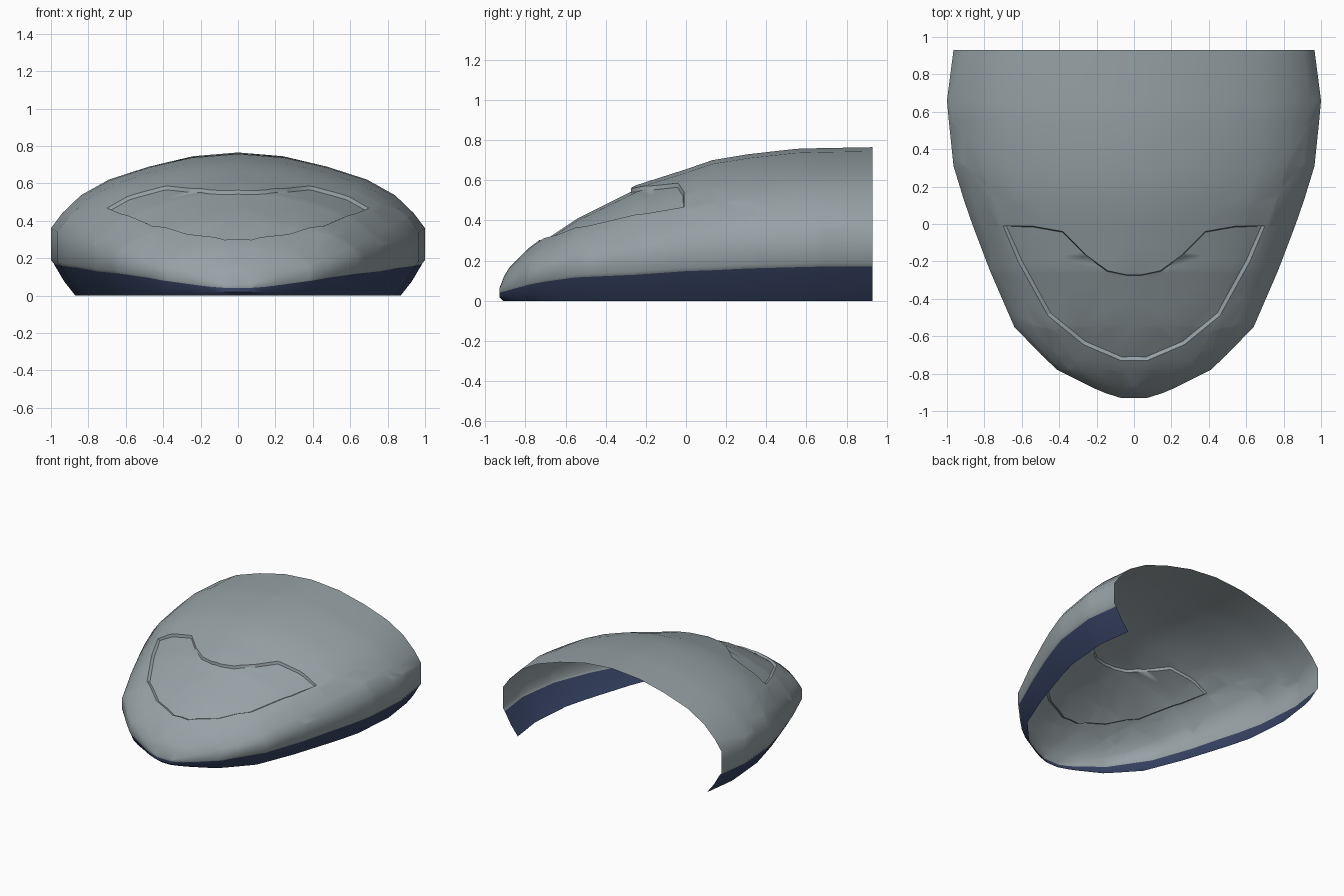
import bpy, bmesh, math
from mathutils import Vector

if "Cube" in bpy.data.objects:
    bpy.data.objects.remove(bpy.data.objects["Cube"])


def material(name, rgb):
    m = bpy.data.materials.new(name)
    m.diffuse_color = (*rgb, 1)
    m.use_nodes = True
    m.node_tree.nodes["Principled BSDF"].inputs["Base Color"].default_value = m.diffuse_color
    return m


grey = material("shell grey", (0.31, 0.36, 0.38))
blue = material("trim dark blue", (0.04, 0.06, 0.135))

# Stations from nose to rear: y, half width, trim height, side crease height, crown height
STATIONS = [
    (-0.93, 0.07, 0.045, 0.05, 0.06),
    (-0.905, 0.15, 0.052, 0.07, 0.125),
    (-0.88, 0.21, 0.06, 0.09, 0.165),
    (-0.78, 0.41, 0.09, 0.14, 0.265),
    (-0.70, 0.495, 0.107, 0.165, 0.325),
    (-0.55, 0.64, 0.13, 0.21, 0.425),
    (-0.25, 0.77, 0.145, 0.26, 0.575),
    (0.00, 0.865, 0.165, 0.30, 0.655),
    (0.13, 0.91, 0.17, 0.32, 0.70),
    (0.31, 0.965, 0.18, 0.34, 0.73),
    (0.55, 0.99, 0.187, 0.355, 0.757),
    (0.66, 1.0, 0.19, 0.36, 0.76),
    (0.93, 0.965, 0.19, 0.36, 0.765),
]
# Crown arc, as fractions of half width and of rise
ARC = [(1, 0), (0.94, 0.2), (0.84, 0.44), (0.69, 0.65), (0.48, 0.82), (0.25, 0.95), (0, 1)]


def finish(bm, name, mat):
    bmesh.ops.recalc_face_normals(bm, faces=bm.faces)
    me = bpy.data.meshes.new(name)
    bm.to_mesh(me)
    bm.free()
    ob = bpy.data.objects.new(name, me)
    bpy.context.collection.objects.link(ob)
    me.materials.append(mat)
    bpy.ops.object.select_all(action='DESELECT')
    ob.select_set(True)
    bpy.context.view_layer.objects.active = ob
    bpy.ops.object.shade_smooth_by_angle(angle=math.radians(40))
    return ob


def loft(bm, rows):
    grid = [[bm.verts.new(p) for p in row] for row in rows]
    for a, b in zip(grid, grid[1:]):
        for i in range(len(a) - 1):
            bm.faces.new((a[i], a[i + 1], b[i + 1], b[i]))
    return grid


def mirrored(pts):
    return [(-x, y, z) for x, y, z in pts]


def lip(w, z0):
    k = z0 / 0.19
    return w - 0.015 * k, z0 - 0.02 * k


# Domed shell with a small turned-in lip, open at the rear and below
rows = []
for y, w, z0, z1, zt in STATIONS:
    lx, lz = lip(w, z0)
    half = [(lx, y, lz), (w, y, z0)] + [(w * u, y, z1 + (zt - z1) * v) for u, v in ARC]
    rows.append(half + mirrored(half[:-1])[::-1])
bm = bmesh.new()
grid = loft(bm, rows)
bm.faces.new(grid[0])                       # nose cap
bmesh.ops.recalc_face_normals(bm, faces=bm.faces)
if sum(f.normal.z for f in bm.faces) < 0:
    bmesh.ops.reverse_faces(bm, faces=bm.faces)

# Recessed front panel: cut its outline into the shell, then inset it
right = [(0.07, -0.73), (0.27, -0.645), (0.46, -0.49), (0.62, -0.2), (0.70, -0.01),
         (0.55, -0.01), (0.38, -0.04), (0.25, -0.17), (0.14, -0.25), (0.04, -0.272)]
outline = right + [(-x, y) for x, y in reversed(right)]
edges = list(zip(outline, outline[1:] + outline[:1]))
for (ax, ay), (bx, by) in edges:
    bmesh.ops.bisect_plane(bm, geom=bm.verts[:] + bm.edges[:] + bm.faces[:], dist=1e-4,
                           plane_co=(ax, ay, 0), plane_no=Vector((by - ay, ax - bx, 0)).normalized())


def inside(p):
    hit = False
    for (ax, ay), (bx, by) in edges:
        if (ay > p.y) != (by > p.y) and p.x < ax + (p.y - ay) * (bx - ax) / (by - ay):
            hit = not hit
    return hit


panel = [f for f in bm.faces if inside(f.calc_center_median())]
bmesh.ops.inset_region(bm, faces=panel, thickness=0.012, depth=-0.018, use_even_offset=False)
finish(bm, "shell", grey)

# Lower trim band, tapering inwards to the ground
rows = []
for y, w, z0, z1, zt in STATIONS:
    k = z0 / 0.19
    lx, lz = lip(w, z0)
    yb = y + 0.02 * max(0, min(1, (-0.5 - y) / 0.4))
    rows.append([(lx, y, lz), (w - 0.07 * k, y, lz * 0.45), (w - 0.13 * k, yb, 0)])
bm = bmesh.new()
left = [mirrored(r)[::-1] for r in rows]
# one continuous strip: left side rear to nose, then right side nose to rear
loft(bm, [r[::-1] for r in left[::-1]] + rows)
finish(bm, "lower_trim", blue)
